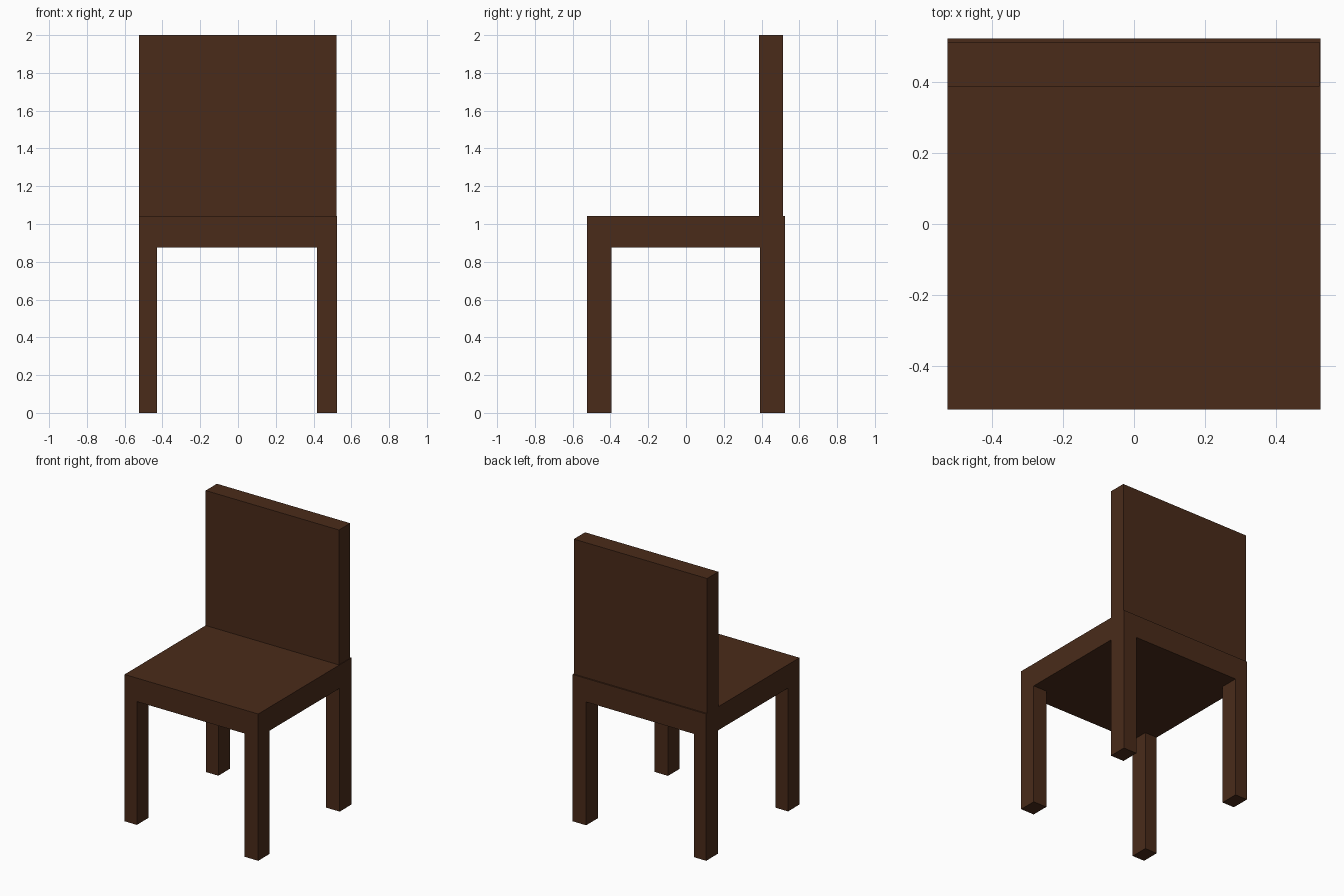
import bpy, bmesh
from mathutils import Vector, Matrix

if "Cube" in bpy.data.objects:
    bpy.data.objects.remove(bpy.data.objects["Cube"])

wood = bpy.data.materials.new("dark_wood")
wood.diffuse_color = (0.068, 0.024, 0.010, 1)
wood.use_nodes = True
wood.node_tree.nodes["Principled BSDF"].inputs["Base Color"].default_value = wood.diffuse_color

SEAT_BOTTOM, SEAT_TOP = 0.875, 1.042


def box(lo, hi):
    """New bmesh holding a box between two corners."""
    lo, hi = Vector(lo), Vector(hi)
    bm = bmesh.new()
    matrix = Matrix.Translation((lo + hi) / 2) @ Matrix.Diagonal((*(hi - lo), 1))
    bmesh.ops.create_cube(bm, size=1, matrix=matrix)
    return bm


def finish(bm, name):
    bmesh.ops.recalc_face_normals(bm, faces=bm.faces)
    mesh = bpy.data.meshes.new(name)
    bm.to_mesh(mesh)
    bm.free()
    mesh.materials.append(wood)
    obj = bpy.data.objects.new(name, mesh)
    bpy.context.collection.objects.link(obj)
    return obj


# Seat slab, cut along the inner sides of the legs
seat = box((-0.525, -0.523, SEAT_BOTTOM), (0.525, 0.523, SEAT_TOP))
for co, normal in (((-0.428, 0, 0), (1, 0, 0)), ((0.418, 0, 0), (1, 0, 0)),
                   ((0, -0.395, 0), (0, 1, 0)), ((0, 0.391, 0), (0, 1, 0))):
    bmesh.ops.bisect_plane(seat, geom=seat.verts[:] + seat.edges[:] + seat.faces[:],
                           plane_co=co, plane_no=normal)

# Four legs drawn down from the corners of the seat's underside
corners = []
for f in seat.faces:
    c = f.calc_center_median()
    if c.z < SEAT_BOTTOM + 1e-4 and abs(c.x) > 0.42 and abs(c.y) > 0.4:
        corners.append(f)
for f in corners:
    leg = bmesh.ops.extrude_face_region(seat, geom=[f])["geom"]
    for v in leg:
        if isinstance(v, bmesh.types.BMVert):
            v.co.z = 0
bmesh.ops.delete(seat, geom=[f for f in corners if f.is_valid], context='FACES_ONLY')
finish(seat, "seat_with_legs")

# Upright backrest, set slightly in from the rear edge
finish(box((-0.525, 0.387, SEAT_TOP), (0.522, 0.513, 2.0)), "backrest")
